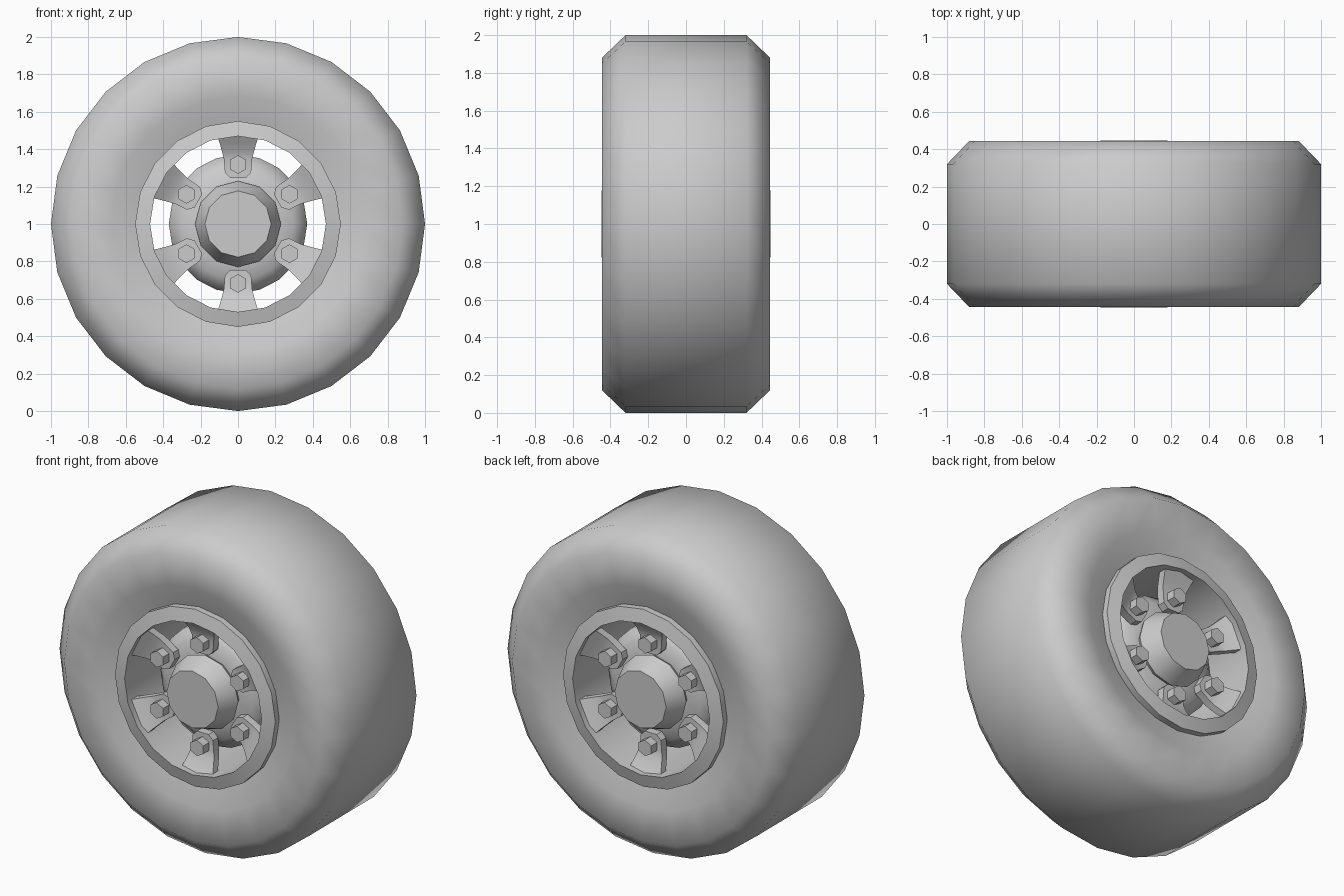
import bpy, bmesh, math
from mathutils import Matrix, Vector

cube = bpy.data.objects.get("Cube")
if cube:
    bpy.data.objects.remove(cube, do_unlink=True)

COLOUR = (0.6, 0.6, 0.6, 1)
grey = bpy.data.materials.new("plain grey")
grey.use_nodes = True
grey.diffuse_color = COLOUR
grey.node_tree.nodes["Principled BSDF"].inputs["Base Color"].default_value = COLOUR

CENTRE = Vector((0, 0, 1))


def finish(bm, name, angle=40):
    """Turn a bmesh into a shaded object standing on the ground."""
    bmesh.ops.recalc_face_normals(bm, faces=bm.faces)
    mesh = bpy.data.meshes.new(name)
    bm.to_mesh(mesh)
    bm.free()
    mesh.materials.append(grey)
    obj = bpy.data.objects.new(name, mesh)
    obj.location = CENTRE
    bpy.context.collection.objects.link(obj)
    bpy.ops.object.select_all(action='DESELECT')
    obj.select_set(True)
    bpy.context.view_layer.objects.active = obj
    bpy.ops.object.shade_smooth_by_angle(angle=math.radians(angle))


def lathe(name, half, sides, ends, angle=40):
    """Spin a (radius, depth) half profile and its mirror about the axle.
    The ends are left open, capped, or joined to each other."""
    profile = half + [(r, -y) for r, y in reversed(half)]
    bm = bmesh.new()
    rings = []
    for r, y in profile:
        turns = [math.tau * i / sides for i in range(sides)]
        rings.append([bm.verts.new((r * math.sin(a), -y, r * math.cos(a))) for a in turns])
    pairs = list(zip(rings, rings[1:]))
    if ends == "joined":
        pairs.append((rings[-1], rings[0]))
    for a, b in pairs:
        for i in range(sides):
            j = (i + 1) % sides
            bm.faces.new((a[i], a[j], b[j], b[i]))
    if ends == "capped":
        bm.faces.new(rings[0])
        bm.faces.new(rings[-1])
    finish(bm, name, angle)


def prism(bm, loops):
    """Bridge a chain of equal loops of points and cap both ends."""
    loops = [[bm.verts.new(p) for p in loop] for loop in loops]
    for a, b in zip(loops, loops[1:]):
        for i in range(len(a)):
            j = (i + 1) % len(a)
            bm.faces.new((a[i], a[j], b[j], b[i]))
    bm.faces.new(loops[0])
    bm.faces.new(loops[-1])


# Tyre: dished sidewalls, chamfered shoulders, fully smooth
lathe("tyre", [(0.53, 0.375), (0.68, 0.42), (0.88, 0.445), (1.0, 0.32)], 24, "open", 180)

# Rim: open barrel with a sloping lip at each end
lathe("rim", [(0.47, 0.44), (0.55, 0.42)], 20, "joined")

# Hub drum with rounded shoulders, and protruding centre caps
lathe("hub", [(0.2, 0.30), (0.30, 0.285), (0.37, 0.23)], 20, "capped", 60)
lathe("hub_cap", [(0.177, 0.447), (0.23, 0.325), (0.2, 0.27)], 12, "capped")

# Spokes: (radius, half width, depth) from bolt pad out to the rim
stations = [(0.245, 0.04, 0.345), (0.275, 0.07, 0.345), (0.345, 0.075, 0.345),
            (0.385, 0.085, 0.357), (0.43, 0.097, 0.382), (0.475, 0.112, 0.41)]
spokes = bmesh.new()
bolts = bmesh.new()
for side in (1, -1):
    for k in range(6):
        turn = Matrix.Rotation(math.tau * k / 6, 4, 'Y')
        loops = []
        for r, w, d in stations:
            corners = [(-w, d), (w, d), (w, d - 0.05), (-w, d - 0.05)]
            loops.append([turn @ Vector((x, -side * y, r)) for x, y in corners])
        prism(spokes, loops)

        # Upright hexagonal bolt on each pad
        seat = turn @ Vector((0, 0, 0.318))
        corners = [Vector((math.sin(math.tau * i / 6), 0, math.cos(math.tau * i / 6))) * 0.05
                   for i in range(6)]
        prism(bolts, [[seat + c + Vector((0, -side * d, 0)) for c in corners]
                      for d in (0.33, 0.403)])
finish(spokes, "spokes", 40)
finish(bolts, "bolts", 30)
